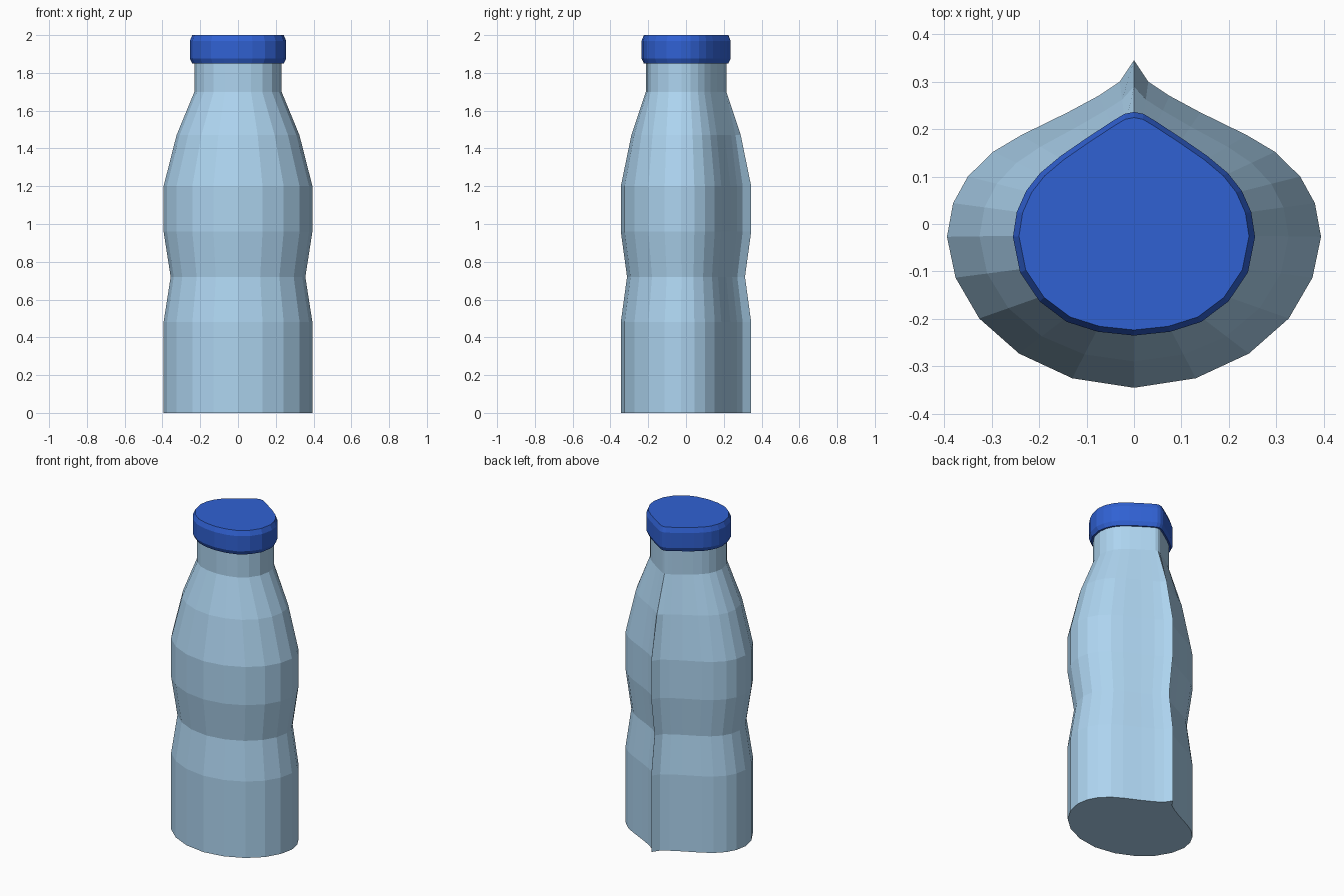
import bpy, bmesh

if "Cube" in bpy.data.objects:
    bpy.data.objects.remove(bpy.data.objects["Cube"])

# Right half of the outlines, from the back point round to the front
BODY = [(0, .345), (.03, .30), (.075, .27), (.14, .235), (.238, .187), (.297, .152),
        (.35, .10), (.381, .044), (.394, -.027), (.376, -.113), (.326, -.199),
        (.242, -.273), (.13, -.325), (0, -.345)]
CAP = [(0, .236), (.02, .232), (.045, .217), (.10, .181), (.155, .143), (.198, .107),
       (.227, .07), (.247, .025), (.255, -.027), (.24, -.102), (.199, -.163),
       (.142, -.206), (.076, -.227), (0, -.235)]


def mirrored(half):
    return half + [(-x, y) for x, y in half[-2:0:-1]]


def scaled(half, s):
    return [(x * s, y * s) for x, y in half]


def blend(a, b, t):
    return [(p[0] + (q[0] - p[0]) * t, p[1] + (q[1] - p[1]) * t) for p, q in zip(a, b)]


def material(name, color):
    m = bpy.data.materials.new(name)
    m.diffuse_color = color
    m.use_nodes = True
    m.node_tree.nodes["Principled BSDF"].inputs["Base Color"].default_value = m.diffuse_color
    return m


def loft(name, levels, mat, close_top):
    bm = bmesh.new()
    rings = [[bm.verts.new((x, y, z)) for x, y in mirrored(half)] for z, half in levels]
    n = len(rings[0])
    for a, b in zip(rings, rings[1:]):
        for i in range(n):
            j = (i + 1) % n
            bm.faces.new((a[j], a[i], b[i], b[j]))
    bm.faces.new(rings[0])
    if close_top:
        bm.faces.new(rings[-1][::-1])
    bmesh.ops.recalc_face_normals(bm, faces=bm.faces)
    me = bpy.data.meshes.new(name)
    bm.to_mesh(me)
    bm.free()
    me.materials.append(mat)
    ob = bpy.data.objects.new(name, me)
    bpy.context.collection.objects.link(ob)
    return ob


# Bottle body: straight base, pinched grip, tapering shoulder, neck
neck = scaled(CAP, .905)
loft("bottle_body", [
    (0, BODY), (.48, BODY), (.72, scaled(BODY, .905)), (.96, BODY), (1.2, BODY),
    (1.47, blend(BODY, neck, .42)), (1.70, neck), (1.86, neck),
], material("pale_blue", (.42, .66, .87, 1)), False)

# Bevelled screw cap
loft("cap", [
    (1.85, scaled(CAP, .95)), (1.875, CAP), (1.97, CAP), (2.0, scaled(CAP, .95)),
], material("cap_blue", (.03, .12, .65, 1)), True)
